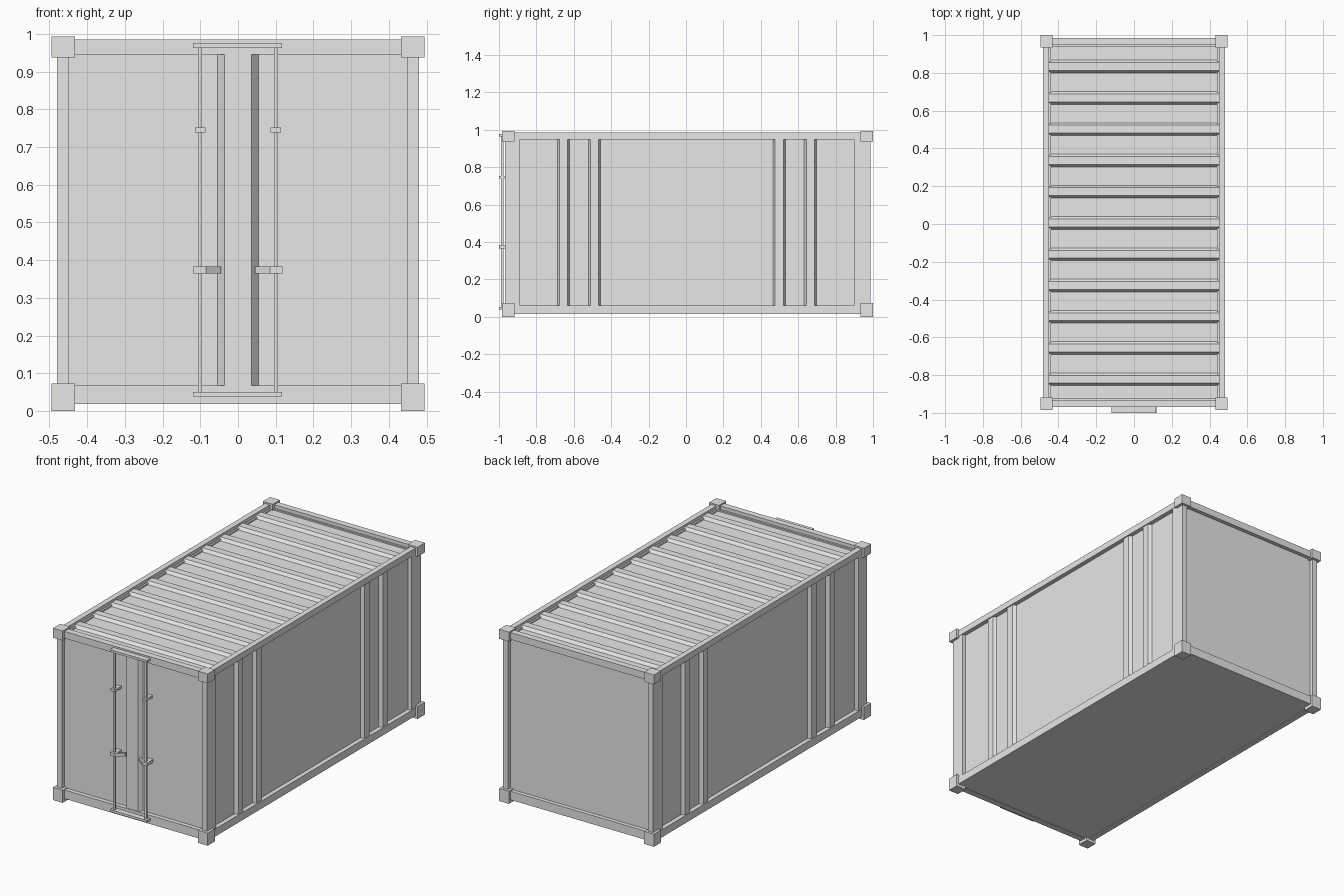
import bpy
import bmesh
from mathutils import Vector

if "Cube" in bpy.data.objects:
    bpy.data.objects.remove(bpy.data.objects["Cube"], do_unlink=True)

GREY = bpy.data.materials.new("light_grey_metal")
GREY.use_nodes = True
GREY.diffuse_color = (0.8, 0.8, 0.8, 1)
GREY.node_tree.nodes["Principled BSDF"].inputs["Base Color"].default_value = (0.8, 0.8, 0.8, 1)


def finish(name, bm):
    bmesh.ops.recalc_face_normals(bm, faces=bm.faces)
    mesh = bpy.data.meshes.new(name)
    bm.to_mesh(mesh)
    bm.free()
    mesh.materials.append(GREY)
    obj = bpy.data.objects.new(name, mesh)
    bpy.context.scene.collection.objects.link(obj)
    return obj


def box(name, x, y, z):
    """Box from three (low, high) ranges."""
    bm = bmesh.new()
    bmesh.ops.create_cube(bm, size=1)
    for v in bm.verts:
        v.co = [(r[0] + r[1]) / 2 + c * (r[1] - r[0]) for r, c in zip((x, y, z), v.co)]
    return finish(name, bm)


def prism(name, outline, place, low, high):
    """Extrude a 2D outline; place(u, v, w) maps it into the model."""
    bm = bmesh.new()
    face = bm.faces.new([bm.verts.new(place(u, v, low)) for u, v in outline])
    new = bmesh.ops.extrude_face_region(bm, geom=[face])["geom"]
    shift = Vector(place(0, 0, high)) - Vector(place(0, 0, low))
    bmesh.ops.translate(bm, vec=shift, verts=[g for g in new if isinstance(g, bmesh.types.BMVert)])
    return finish(name, bm)


def ribbed(start, end, ribs, slope, back, base, top):
    """Closed sheet section with raised trapezoid ribs."""
    pts = [(start, back), (start, base)]
    for a, b in ribs:
        pts += [(a, base), (a + slope, top), (b - slope, top), (b, base)]
    return pts + [(end, base), (end, back)]


def span(s, a, b):
    """Mirrored range on side s."""
    return tuple(sorted((s * a, s * b)))


SIDES = (("left", 1), ("right", -1))
FRONT, BACK = (-0.984, -0.918), (0.934, 1.0)

# Corner castings, posts, long rails and side walls
side_ribs = [(-0.687, -0.623), (-0.522, -0.456), (0.466, 0.532), (0.632, 0.698)]
side_section = ribbed(-0.92, 0.93, side_ribs, 0.011, 0.44, 0.457, 0.476)
for side, s in SIDES:
    for end, y in (("front", FRONT), ("back", BACK)):
        box(f"{side}_{end}_lower_corner", span(s, 0.432, 0.495), y, (0, 0.073))
        box(f"{side}_{end}_upper_corner", span(s, 0.432, 0.495), y, (0.938, 0.993))
    box(f"{side}_front_post", span(s, 0.448, 0.48), (-0.968, -0.888), (0.04, 0.96))
    box(f"{side}_back_post", span(s, 0.448, 0.48), (0.898, 0.986), (0.04, 0.96))
    box(f"{side}_bottom_rail", span(s, 0.45, 0.482), (-0.95, 0.96), (0.016, 0.06))
    box(f"{side}_top_rail", span(s, 0.45, 0.482), (-0.95, 0.96), (0.949, 0.985))
    prism(f"{side}_wall", side_section, lambda u, v, w, s=s: (s * v, u, w), 0.03, 0.965)

# End rails
for end, y in (("front", (-0.968, -0.931)), ("back", (0.949, 0.986))):
    box(f"{end}_bottom_rail", (-0.46, 0.46), y, (0.018, 0.068))
    box(f"{end}_top_rail", (-0.46, 0.46), y, (0.945, 0.985))

# Floor, back wall and ribbed roof
box("floor", (-0.46, 0.46), (-0.94, 0.96), (0.02, 0.045))
box("back_wall", (-0.455, 0.455), (0.94, 0.963), (0.03, 0.965))
centres = [-0.822 + 0.1655 * i for i in range(11)]
roof_section = ribbed(-0.94, 0.955, [(c - 0.034, c + 0.034) for c in centres],
                      0.013, 0.94, 0.957, 0.974)
prism("roof", roof_section, lambda u, v, w: (w, u, v), -0.455, 0.455)

# Doors with the raised centre strip
door_section = ribbed(-0.455, 0.455, [(-0.054, 0.054)], 0.018, 0.92, 0.943, 0.965)
prism("doors", door_section, lambda u, v, w: (u, -v, w), 0.03, 0.965)

# Lock plates, rods, brackets and handles
box("upper_lock_plate", (-0.119, 0.117), (-1.0, -0.96), (0.963, 0.976))
box("lower_lock_plate", (-0.119, 0.117), (-1.0, -0.96), (0.038, 0.051))
for side, s in SIDES:
    box(f"{side}_lock_rod", span(s, 0.095, 0.106), (-0.989, -0.977), (0.045, 0.968))
    box(f"{side}_rod_bracket", span(s, 0.086, 0.114), (-1.0, -0.94), (0.738, 0.752))
    box(f"{side}_handle_bracket", span(s, 0.085, 0.118), (-1.0, -0.94), (0.365, 0.383))
    handle = [(0.085, -1.0), (0.045, -0.968), (0.045, -0.955), (0.085, -0.984)]
    prism(f"{side}_door_handle", handle, lambda u, v, w, s=s: (s * u, v, w), 0.365, 0.383)
